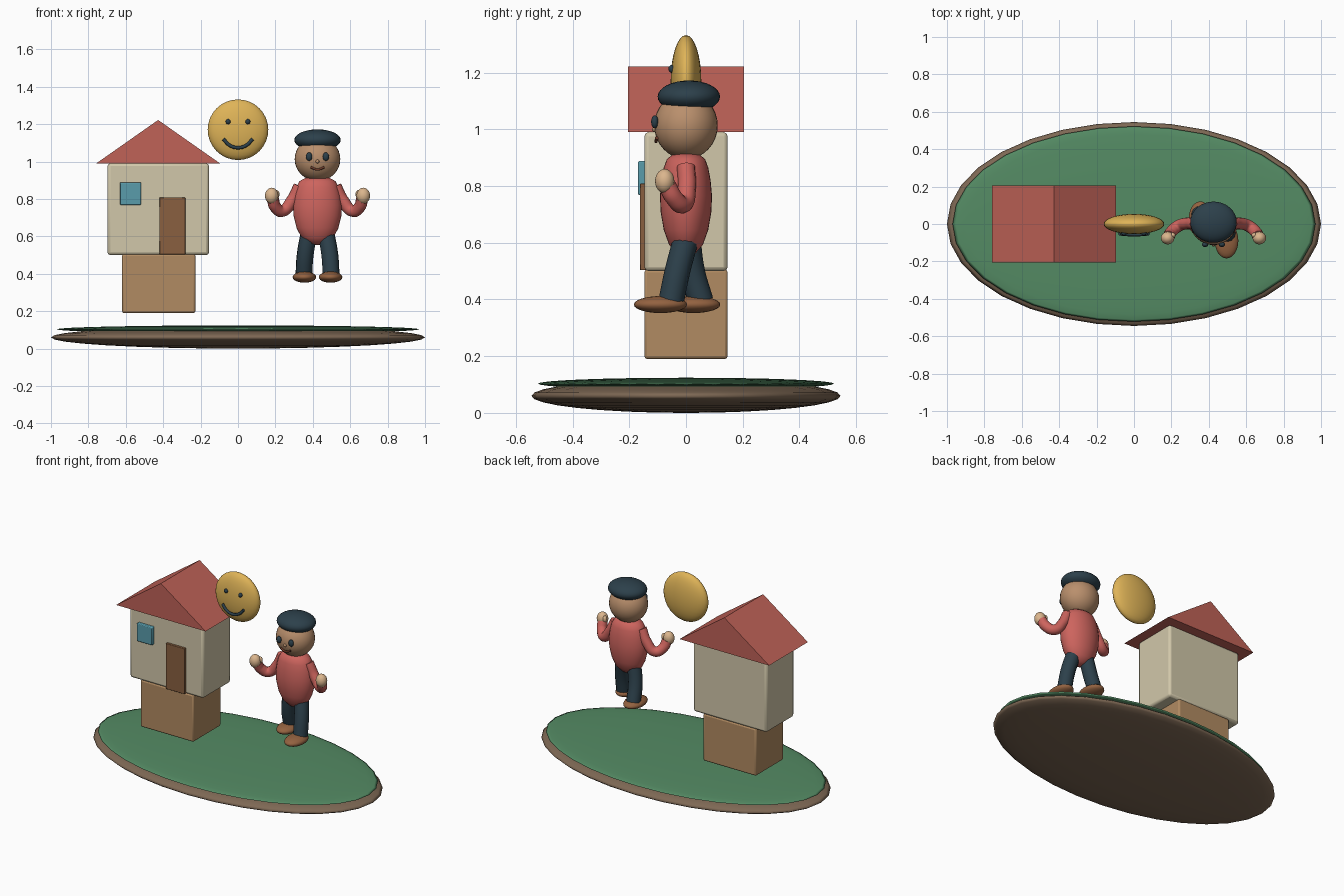
import bpy, bmesh, math
from mathutils import Vector

if "Cube" in bpy.data.objects:
    bpy.data.objects.remove(bpy.data.objects["Cube"])


def mat(name, r, g, b):
    m = bpy.data.materials.new(name)
    m.diffuse_color = [(c / 255) ** 2.2 for c in (r, g, b)] + [1]
    m.use_nodes = True
    m.node_tree.nodes["Principled BSDF"].inputs["Base Color"].default_value = m.diffuse_color
    return m


GREEN = mat("grass_green", 85, 138, 100)
EARTH = mat("earth_brown", 125, 104, 85)
WOOD = mat("light_wood", 176, 138, 98)
CREAM = mat("cream", 208, 198, 168)
RED = mat("roof_red", 190, 98, 88)
DOOR = mat("door_brown", 136, 96, 66)
BLUE = mat("window_blue", 90, 155, 170)
GOLD = mat("gold", 222, 178, 88)
DARK = mat("dark_slate", 48, 66, 76)
SKIN = mat("skin", 184, 142, 108)
HAND = mat("hand_skin", 218, 180, 140)
SHIRT = mat("shirt_red", 204, 100, 94)
SHOE = mat("shoe_brown", 146, 98, 66)
LIP = mat("lip_brown", 110, 62, 46)


def finish(name, m, angle=40):
    o = bpy.context.object
    o.name = name
    o.data.materials.clear()
    o.data.materials.append(m)
    bpy.ops.object.shade_smooth_by_angle(angle=math.radians(angle))
    return o


def ball(name, m, loc, radii, seg=32, rings=16):
    bpy.ops.mesh.primitive_uv_sphere_add(segments=seg, ring_count=rings, radius=1, location=loc)
    bpy.context.object.scale = radii
    bpy.ops.object.transform_apply(location=False, rotation=False, scale=True)
    return finish(name, m, 180)


def box(name, m, lo, hi, bevel=0.01):
    lo, hi = Vector(lo), Vector(hi)
    bpy.ops.mesh.primitive_cube_add(size=1, location=(lo + hi) / 2)
    o = bpy.context.object
    o.scale = hi - lo
    bpy.ops.object.transform_apply(location=False, rotation=False, scale=True)
    b = o.modifiers.new("bevel", "BEVEL")
    b.width, b.segments = bevel, 2
    return finish(name, m)


def new_mesh(name, bm):
    bmesh.ops.recalc_face_normals(bm, faces=bm.faces)
    me = bpy.data.meshes.new(name)
    bm.to_mesh(me)
    bm.free()
    o = bpy.data.objects.new(name, me)
    bpy.context.collection.objects.link(o)
    bpy.ops.object.select_all(action="DESELECT")
    bpy.context.view_layer.objects.active = o
    o.select_set(True)


def tube(name, m, pts, radius):
    # smooth round tube through the points, converted to mesh
    cu = bpy.data.curves.new(name, "CURVE")
    cu.dimensions = "3D"
    cu.bevel_depth, cu.bevel_resolution, cu.resolution_u = radius, 4, 8
    cu.use_fill_caps = True
    sp = cu.splines.new("BEZIER")
    sp.bezier_points.add(len(pts) - 1)
    for bp, p in zip(sp.bezier_points, pts):
        bp.co = p
        bp.handle_left_type = bp.handle_right_type = "AUTO"
    o = bpy.data.objects.new(name, cu)
    bpy.context.collection.objects.link(o)
    bpy.ops.object.select_all(action="DESELECT")
    bpy.context.view_layer.objects.active = o
    o.select_set(True)
    bpy.ops.object.convert(target="MESH")
    return finish(name, m, 50)


# floating island
ball("island_earth", EARTH, (0, 0, 0.06), (1.0, 0.545, 0.06))
ball("island_grass", GREEN, (0, 0, 0.103), (0.97, 0.522, 0.021))

# house
box("house_base", WOOD, (-0.62, -0.147, 0.19), (-0.228, 0.147, 0.505))
box("house_walls", CREAM, (-0.698, -0.147, 0.5), (-0.155, 0.147, 0.99), 0.015)
box("door", DOOR, (-0.42, -0.163, 0.503), (-0.282, -0.14, 0.808), 0.003)
box("window", BLUE, (-0.632, -0.169, 0.768), (-0.518, -0.14, 0.888), 0.005)

# gabled roof, a triangular prism
bm = bmesh.new()
tri = [bm.verts.new((x, -0.205, z)) for x, z in ((-0.758, 0.99), (-0.096, 0.99), (-0.427, 1.222))]
face = bm.faces.new(tri)
ext = bmesh.ops.extrude_face_region(bm, geom=[face], use_keep_orig=True)
bmesh.ops.translate(bm, vec=(0, 0.41, 0), verts=[v for v in ext["geom"] if isinstance(v, bmesh.types.BMVert)])
new_mesh("roof", bm)
finish("roof", RED, 10)

# sun with a smiling face
ball("sun", GOLD, (0, 0, 1.17), (0.162, 0.054, 0.162))
for s in (-1, 1):
    ball("sun_eye", DARK, (s * 0.053, -0.05, 1.213), (0.013, 0.012, 0.014), 16, 8)
tube("sun_smile", DARK, [(-0.078, -0.052, 1.12), (-0.045, -0.056, 1.087), (0, -0.057, 1.074),
                         (0.045, -0.056, 1.087), (0.078, -0.052, 1.12)], 0.009)

# figure: torso as a flattened lathe
CX = 0.425
profile = [(0.001, 0.553), (0.045, 0.561), (0.085, 0.592), (0.112, 0.645), (0.128, 0.71), (0.131, 0.765),
           (0.124, 0.82), (0.112, 0.865), (0.096, 0.895), (0.065, 0.912), (0.001, 0.918)]
bm = bmesh.new()
vs = [bm.verts.new((r, 0, z)) for r, z in profile]
es = [bm.edges.new(p) for p in zip(vs, vs[1:])]
bmesh.ops.spin(bm, geom=vs + es, cent=(0, 0, 0), axis=(0, 0, 1), angle=2 * math.pi, steps=32, use_duplicate=False)
bmesh.ops.remove_doubles(bm, verts=bm.verts, dist=0.002)
bmesh.ops.scale(bm, vec=(1, 0.7, 1), verts=bm.verts)
bmesh.ops.translate(bm, vec=(CX, 0, 0), verts=bm.verts)
new_mesh("torso", bm)
finish("torso", SHIRT, 180)

# head, cap and face
ball("head", SKIN, (CX, 0, 1.013), (0.122, 0.112, 0.118))
ball("cap", DARK, (CX, 0.01, 1.115), (0.124, 0.11, 0.057))
ball("nose", SKIN, (CX, -0.11, 1.0), (0.01, 0.01, 0.01), 16, 8)
tube("mouth", LIP, [(CX - 0.036, -0.103, 0.97), (CX, -0.106, 0.957), (CX + 0.036, -0.103, 0.97)], 0.006)

# mirrored eyes, arms and hands
for s in (-1, 1):
    ball("eye", DARK, (CX + s * 0.045, -0.11, 1.026), (0.017, 0.013, 0.023), 16, 8)
    tube("arm", SHIRT, [(CX + s * 0.097, 0, 0.868), (CX + s * 0.137, 0.003, 0.79),
                        (CX + s * 0.19, -0.012, 0.735), (CX + s * 0.228, -0.045, 0.762),
                        (CX + s * 0.238, -0.065, 0.80)], 0.032)
    ball("hand", HAND, (CX + s * 0.245, -0.075, 0.817), (0.036, 0.034, 0.043), 24, 12)
    ball("thumb", HAND, (CX + s * 0.217, -0.06, 0.825), (0.014, 0.014, 0.022), 16, 8)

# striding legs: one forward, one back
for s, knee, ankle, toe in ((1, -0.03, -0.052, -0.09), (-1, 0.022, 0.052, 0.027)):
    tube("leg", DARK, [(CX + s * 0.043, 0.005, 0.63), (CX + s * 0.066, knee, 0.5),
                       (CX + s * 0.073, ankle, 0.395)], 0.045)
    ball("shoe", SHOE, (CX + s * 0.07, toe, 0.382), (0.063, 0.094, 0.03), 24, 12)
